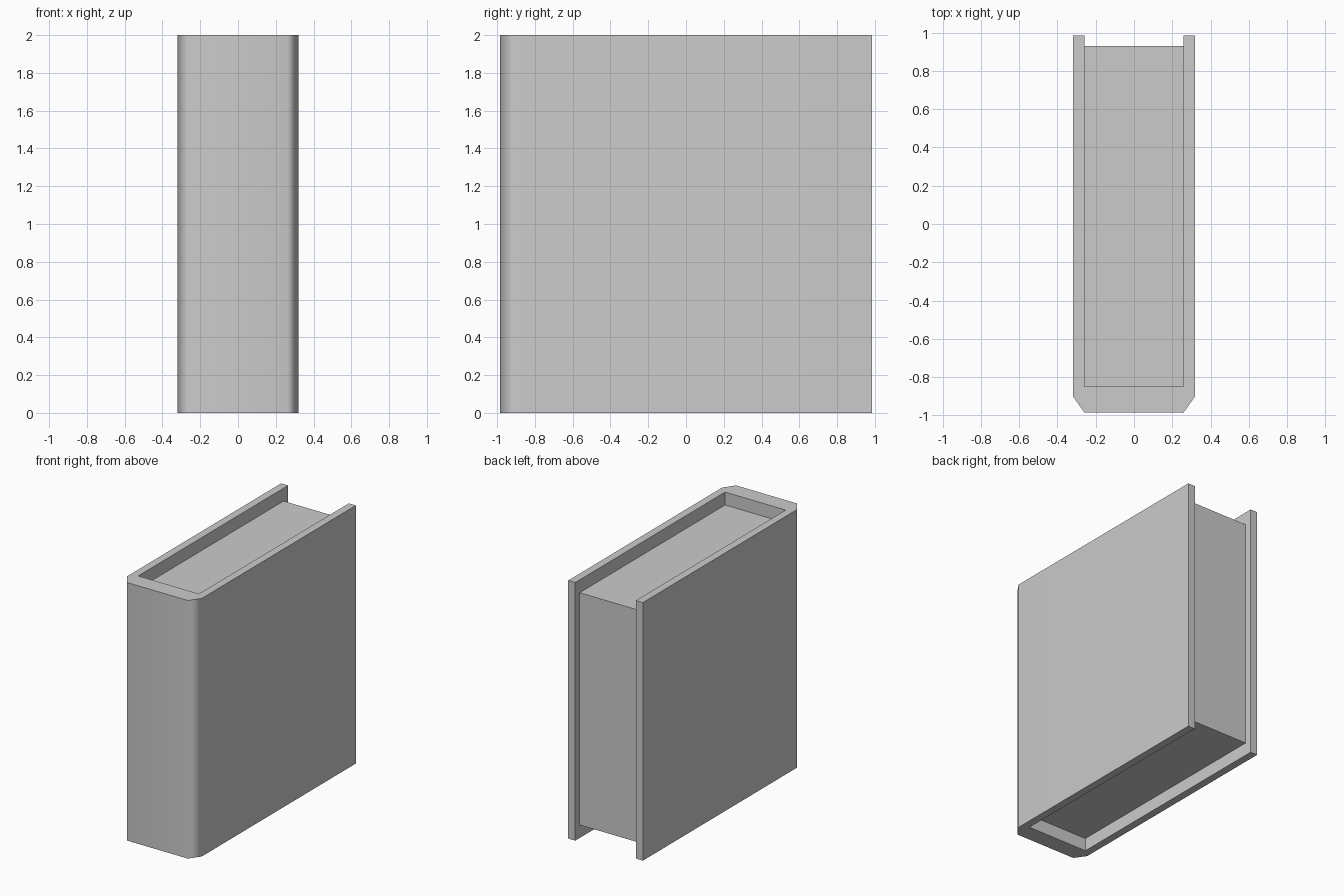
import bpy, bmesh, math

if "Cube" in bpy.data.objects:
    bpy.data.objects.remove(bpy.data.objects["Cube"])


def extruded(name, outline, z0, z1):
    """Extrude a flat XY outline (counter-clockwise) from z0 to z1."""
    bm = bmesh.new()
    base = bm.faces.new([bm.verts.new((x, y, z0)) for x, y in outline])
    top = bmesh.ops.extrude_face_region(bm, geom=[base], use_keep_orig=True)
    verts = [v for v in top["geom"] if isinstance(v, bmesh.types.BMVert)]
    bmesh.ops.translate(bm, verts=verts, vec=(0, 0, z1 - z0))
    bmesh.ops.recalc_face_normals(bm, faces=bm.faces)
    mesh = bpy.data.meshes.new(name)
    bm.to_mesh(mesh)
    bm.free()
    obj = bpy.data.objects.new(name, mesh)
    bpy.context.collection.objects.link(obj)
    return obj


OUT, INN = 0.32, 0.26          # outer and inner half widths
SPINE, EDGE = -0.985, 0.985    # spine front and board back edges

# Cover: U-shaped profile with chamfered spine corners
half = [(INN, SPINE), (OUT, -0.90), (OUT, EDGE), (INN, EDGE), (INN, -0.85)]
cover = extruded("cover", half + [(-x, y) for x, y in reversed(half)], 0.0, 2.0)

# Soft shading around the spine, crisp everywhere else
bpy.context.view_layer.objects.active = cover
cover.select_set(True)
bpy.ops.object.shade_smooth_by_angle(angle=math.radians(60))
weighted = cover.modifiers.new("weighted_normals", "WEIGHTED_NORMAL")
weighted.keep_sharp = True

# Page block: inset from the boards at top, bottom and back
pages = extruded("page_block", [(-INN, -0.85), (INN, -0.85), (INN, 0.93), (-INN, 0.93)], 0.1, 1.9)
